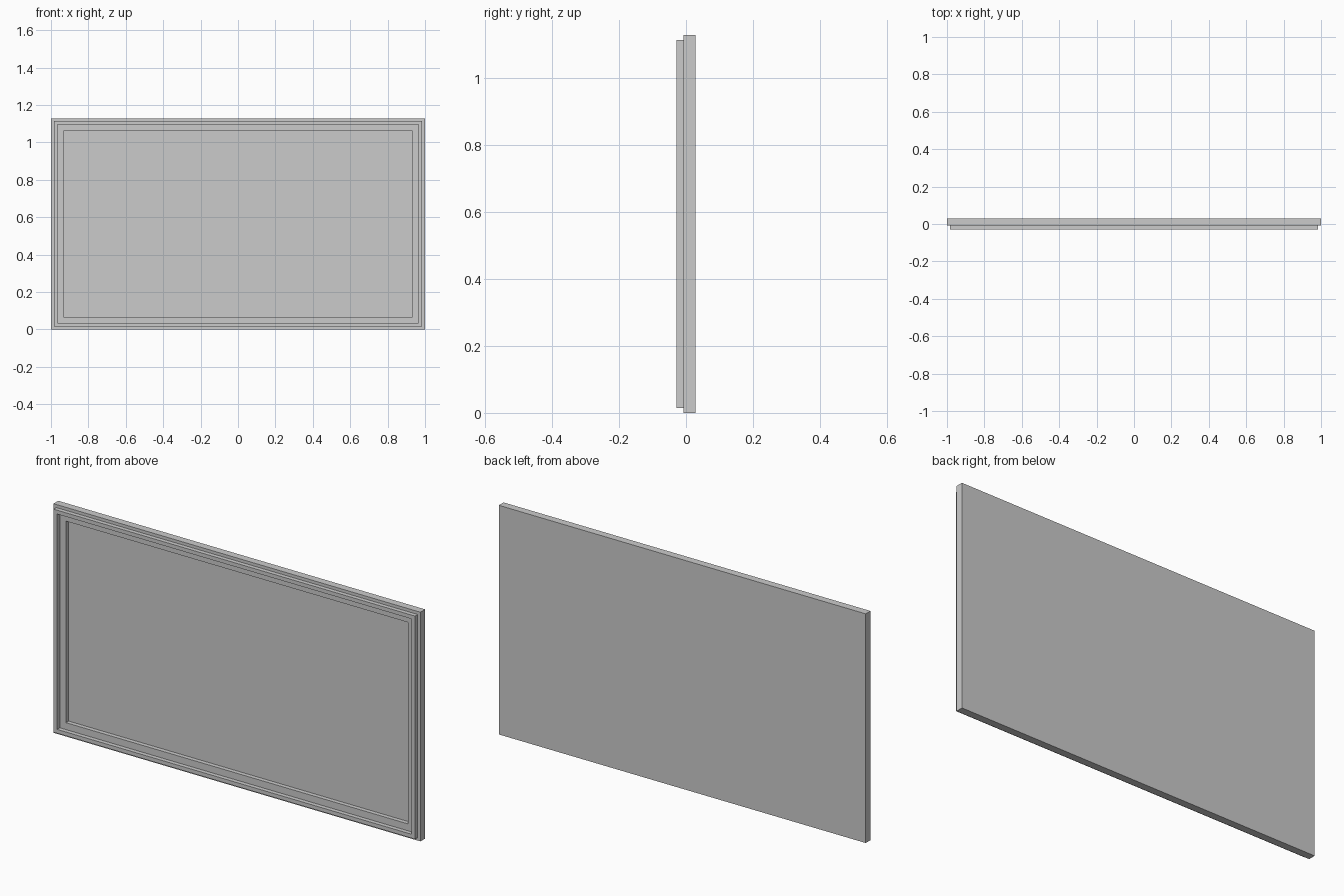
import bpy
import bmesh

if "Cube" in bpy.data.objects:
    bpy.data.objects.remove(bpy.data.objects["Cube"])

HALF_W, HEIGHT = 1.0, 1.129
BACK, STEP, FRONT, PANEL = 0.029, -0.008, -0.029, 0.013


def rect_loop(bm, inset, y):
    """Rectangle of four vertices, inset from the outer edge."""
    x, z0, z1 = HALF_W - inset, inset, HEIGHT - inset
    return [bm.verts.new(p) for p in
            ((-x, y, z0), (x, y, z0), (x, y, z1), (-x, y, z1))]


def stepped_part(name, profile, cap_first=False, cap_last=False):
    """Join nested rectangles given as (inset, y) into mitred surfaces."""
    bm = bmesh.new()
    loops = [rect_loop(bm, *p) for p in profile]
    for a, b in zip(loops, loops[1:]):
        for i in range(4):
            j = (i + 1) % 4
            bm.faces.new((a[i], a[j], b[j], b[i]))
    if cap_first:
        bm.faces.new(loops[0][::-1])
    if cap_last:
        bm.faces.new(loops[-1])
    mesh = bpy.data.meshes.new(name)
    bm.to_mesh(mesh)
    bm.free()
    obj = bpy.data.objects.new(name, mesh)
    bpy.context.collection.objects.link(obj)
    return obj


# Backing with its outer rim
stepped_part("backing", [(0, BACK), (0, STEP), (0.015, STEP)], cap_first=True)

# Raised moulding around the edge
stepped_part("moulding", [(0.015, STEP), (0.015, FRONT),
                          (0.034, FRONT), (0.034, STEP)])

# Inner ledge stepping down to the recessed panel
stepped_part("ledge_and_panel", [(0.034, STEP), (0.068, STEP),
                                 (0.068, PANEL)], cap_last=True)
